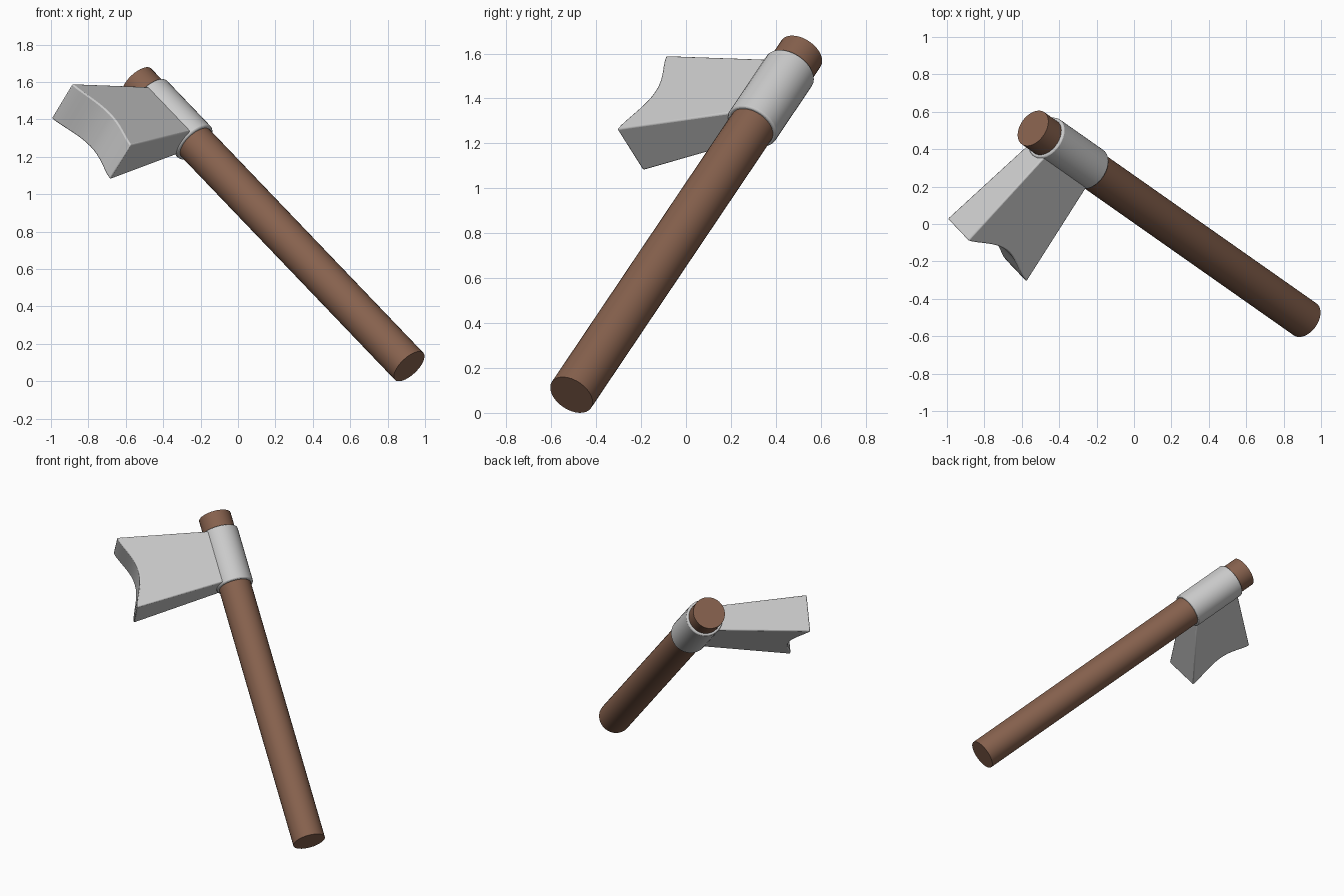
import bpy, bmesh, math
from mathutils import Vector, Matrix

if "Cube" in bpy.data.objects:
    bpy.data.objects.remove(bpy.data.objects["Cube"])

# Tilted frame: local x = blade direction, local z = handle direction
BASE = Vector((0.915, -0.51, 0.08))
TOP = Vector((-0.54, 0.512, 1.60))
LENGTH = (TOP - BASE).length
d = (TOP - BASE).normalized()
u = Vector((-0.640, -0.762, -0.098))
u = (u - d * u.dot(d)).normalized()
n = d.cross(u)
FRAME = Matrix.Translation(BASE) @ Matrix((u, n, d)).transposed().to_4x4()


def finish(name, bm, bevel=0.0, mat=None):
    bmesh.ops.recalc_face_normals(bm, faces=bm.faces)
    me = bpy.data.meshes.new(name)
    bm.to_mesh(me)
    bm.free()
    ob = bpy.data.objects.new(name, me)
    bpy.context.collection.objects.link(ob)
    ob.matrix_world = FRAME
    if mat:
        me.materials.append(mat)
    if bevel:
        mod = ob.modifiers.new("bevel", 'BEVEL')
        mod.width = bevel
        mod.segments = 2
        mod.limit_method = 'ANGLE'
        mod.angle_limit = math.radians(40)
    bpy.ops.object.select_all(action='DESELECT')
    ob.select_set(True)
    bpy.context.view_layer.objects.active = ob
    bpy.ops.object.shade_smooth_by_angle(angle=math.radians(30))
    return ob


def rod(name, radius, z0, z1, bevel=0.0, mat=None):
    bm = bmesh.new()
    bmesh.ops.create_cone(bm, cap_ends=True, segments=32, radius1=radius, radius2=radius,
                          depth=z1 - z0, matrix=Matrix.Translation((0, 0, (z0 + z1) / 2)))
    return finish(name, bm, bevel, mat)


wood = bpy.data.materials.new("wood")
wood.diffuse_color = (0.24, 0.12, 0.075, 1)
wood.use_nodes = True
wood.node_tree.nodes["Principled BSDF"].inputs["Base Color"].default_value = wood.diffuse_color

# Wooden handle and the metal collar around it
rod("handle", 0.105, 0, LENGTH, mat=wood)
rod("collar", 0.121, 1.838, 2.228, bevel=0.008)

# Blade: flares in height and thickness away from the collar, with a concave edge
ROOT, EDGE, MID, STEPS = 0.05, 0.681, 2.035, 16
bm = bmesh.new()
rows = []
for i in range(STEPS + 1):
    f = 2 * i / STEPS - 1
    dip = 0.075 * max(0.0, math.cos(f * math.pi / 2)) ** 1.4
    ring = []
    for x, h in ((ROOT, 0.18), (EDGE - dip, 0.252)):
        w = 0.08 + (0.123 - 0.08) * (x - ROOT) / (EDGE - ROOT)
        ring.append([bm.verts.new((x, s * w, MID + f * h)) for s in (-1, 1)])
    rows.append((ring[0][0], ring[1][0], ring[1][1], ring[0][1]))
for a, b in zip(rows, rows[1:]):
    for k in range(4):
        m = (k + 1) % 4
        bm.faces.new((a[k], a[m], b[m], b[k]))
bm.faces.new(rows[0])
bm.faces.new(rows[-1])
finish("blade", bm, bevel=0.008)
